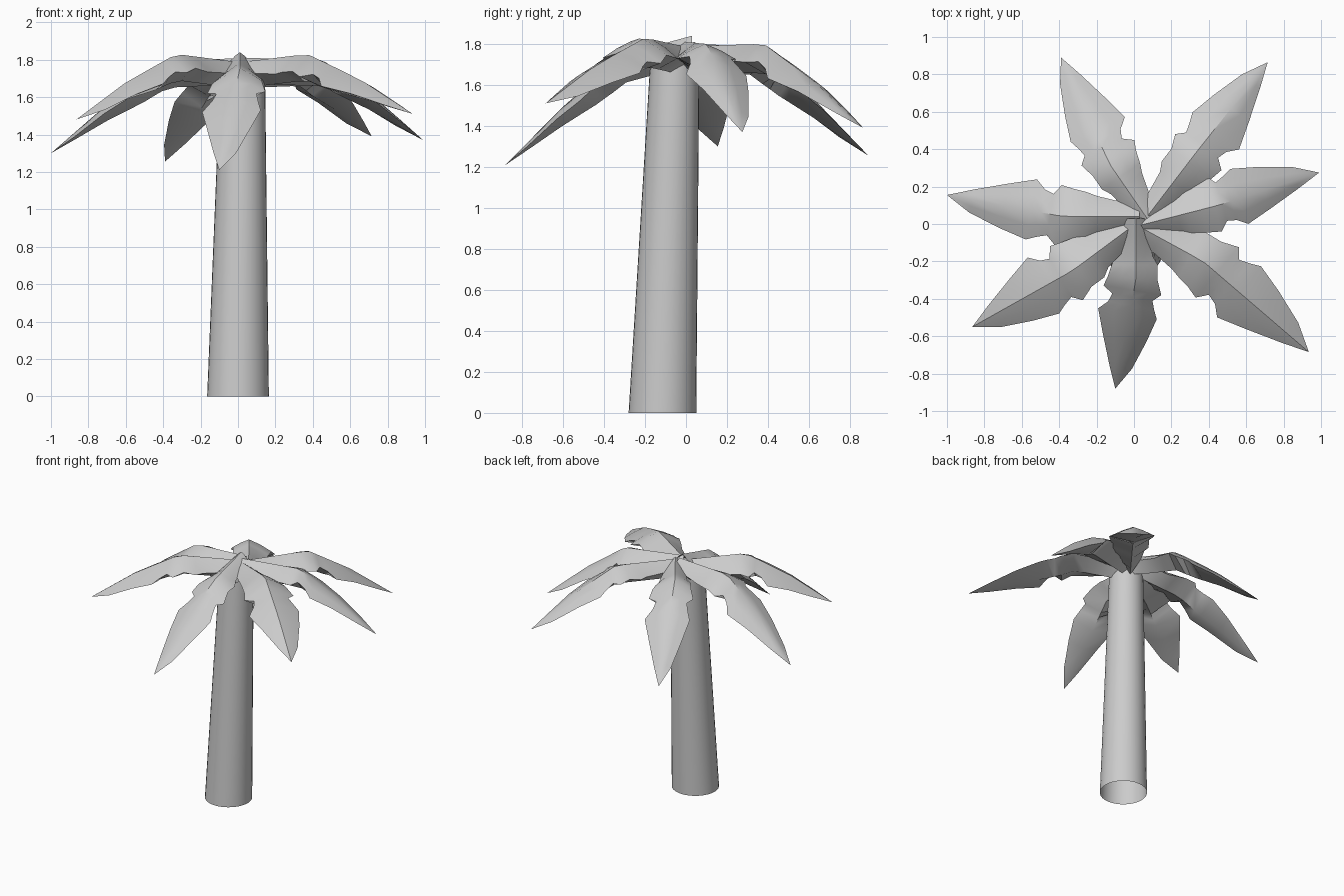
import bpy, bmesh, math
from mathutils import Vector

if "Cube" in bpy.data.objects:
    bpy.data.objects.remove(bpy.data.objects["Cube"])


def make_object(name, bm, angle):
    bmesh.ops.recalc_face_normals(bm, faces=bm.faces)
    mesh = bpy.data.meshes.new(name)
    bm.to_mesh(mesh)
    bm.free()
    ob = bpy.data.objects.new(name, mesh)
    bpy.context.collection.objects.link(ob)
    bpy.ops.object.select_all(action='DESELECT')
    bpy.context.view_layer.objects.active = ob
    ob.select_set(True)
    bpy.ops.object.shade_smooth_by_angle(angle=math.radians(angle))
    return ob


# Trunk: open, leaning, tapered tube
def trunk():
    bm = bmesh.new()
    n = 32
    rings = []
    for x, y, z, r in [(0, -0.115, 0, 0.165), (0.025, -0.055, 1.70, 0.12)]:
        rings.append([bm.verts.new((x + r * math.cos(2 * math.pi * i / n),
                                    y + r * math.sin(2 * math.pi * i / n), z))
                      for i in range(n)])
    for i in range(n):
        j = (i + 1) % n
        bm.faces.new((rings[0][i], rings[0][j], rings[1][j], rings[1][i]))
    make_object("trunk", bm, 40)


# Frond outline: (fraction along rib, left width, right width, edge slope, keel depth)
OUTLINE = [
    (0.00, 0.05, 0.05, 0.9, 0.13),
    (0.10, 0.08, 0.08, 0.9, 0.14),
    (0.22, 0.10, 0.11, 0.8, 0.14),
    (0.27, 0.13, 0.13, 0.65, 0.14),
    (0.35, 0.13, 0.15, 0.55, 0.14),
    (0.42, 0.165, 0.165, 0.5, 0.14),
    (0.46, 0.12, 0.11, 0.5, 0.135),
    (0.51, 0.14, 0.125, 0.45, 0.13),
    (0.56, 0.165, 0.17, 0.45, 0.12),
    (0.70, 0.13, 0.12, 0.45, 0.09),
    (0.87, 0.075, 0.055, 0.45, 0.04),
]


# Frond: arched rib, drooping blade either side and a keel underneath
def frond(name, rib, wl, wr):
    pts = [Vector(p) for p in rib]
    mid = pts[1].lerp(pts[2], 0.5) + Vector((0, 0, 0.025))
    pts.insert(2, mid)
    lens = [(b - a).xy.length for a, b in zip(pts, pts[1:])]
    total = sum(lens)

    def at(f):
        d = f * total
        for i, l in enumerate(lens):
            if d <= l or i == len(lens) - 1:
                return pts[i].lerp(pts[i + 1], d / l)
            d -= l

    bm = bmesh.new()
    rows = []
    for f, left, right, slope, keel in OUTLINE:
        c = at(f)
        t = (at(min(1, f + 0.08)) - at(max(0, f - 0.08))).xy.normalized()
        side = Vector((-t.y, t.x, 0))
        row = []
        for w, k in [(left * wl, 1), (left * wl, 0.5), (0, 0),
                     (-right * wr, 0.5), (-right * wr, 1)]:
            drop = abs(w) * slope * k ** 1.25
            row.append(bm.verts.new(c + side * w * k - Vector((0, 0, drop))))
        row.append(bm.verts.new(c - Vector((0, 0, keel))))
        rows.append(row)
    n = len(rows[0])
    for a, b in zip(rows, rows[1:]):
        for i in range(n):
            j = (i + 1) % n
            bm.faces.new((a[i], a[j], b[j], b[i]))
    tip = bm.verts.new(pts[-1])
    for i in range(n):
        bm.faces.new((rows[-1][i], rows[-1][(i + 1) % n], tip))
    make_object(name, bm, 35)


trunk()

# Ribs: base, bend, tip; then left and right width factors
FRONDS = [
    ("frond_back_left", [(0.07, 0.03, 1.80), (-0.13, 0.32, 1.79), (-0.39, 0.89, 1.255)], 0.85, 1.05),
    ("frond_back_right", [(0.07, 0.04, 1.79), (0.33, 0.38, 1.80), (0.715, 0.865, 1.39)], 0.9, 1.0),
    ("frond_right", [(0.02, -0.01, 1.81), (0.45, 0.10, 1.80), (0.99, 0.275, 1.37)], 1.0, 0.85),
    ("frond_front_right", [(0.04, -0.02, 1.79), (0.37, -0.20, 1.83), (0.935, -0.685, 1.51)], 1.1, 1.05),
    ("frond_front", [(0.01, 0.03, 1.84), (0.01, -0.30, 1.75), (-0.10, -0.88, 1.21)], 0.9, 1.0),
    ("frond_front_left", [(-0.02, -0.02, 1.79), (-0.33, -0.25, 1.83), (-0.865, -0.55, 1.48)], 1.0, 1.05),
    ("frond_left", [(0.03, 0.04, 1.81), (-0.38, 0.04, 1.79), (-1.0, 0.155, 1.30)], 0.95, 1.0),
]
for args in FRONDS:
    frond(*args)
